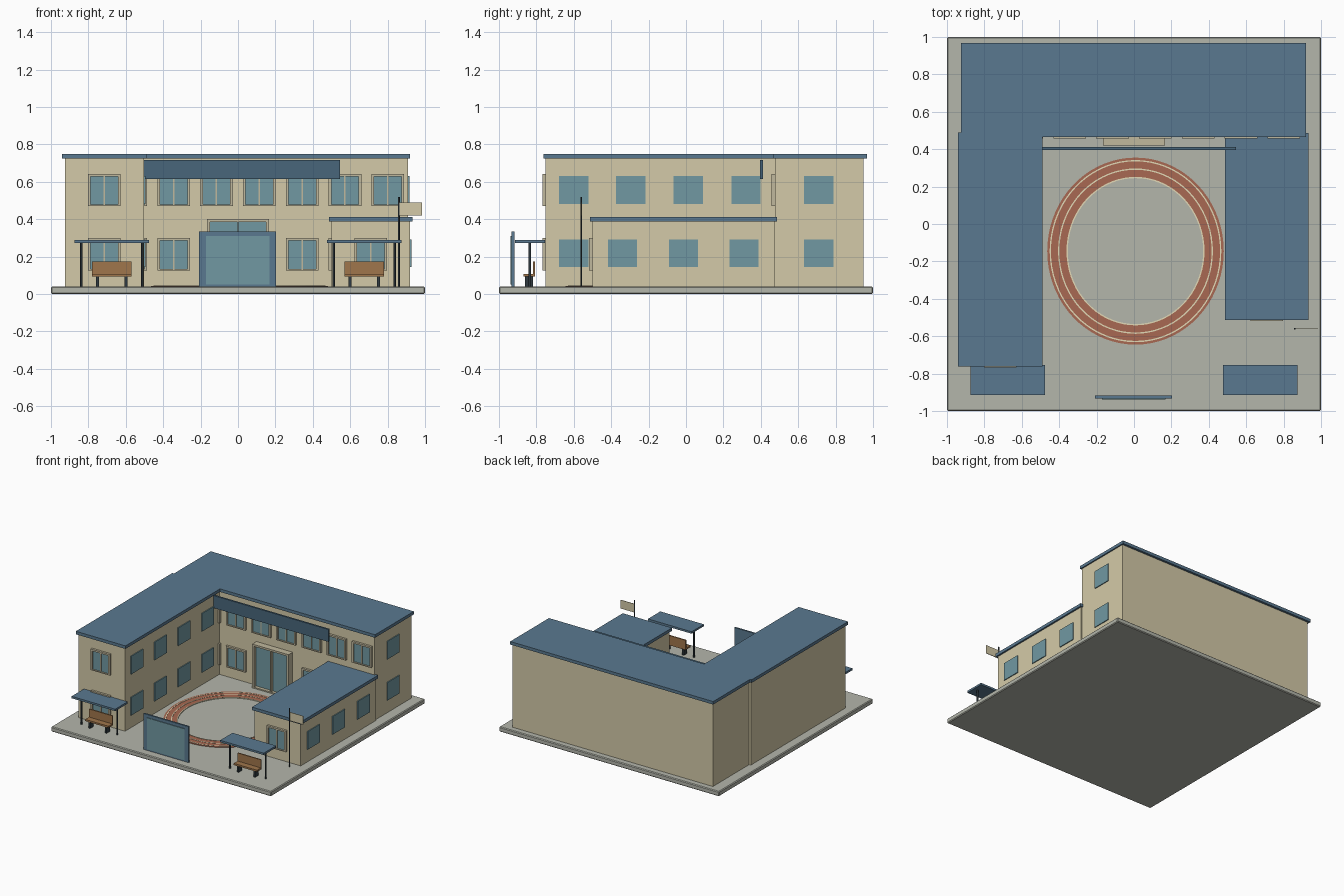
import bpy, bmesh, math

if "Cube" in bpy.data.objects:
    bpy.data.objects.remove(bpy.data.objects["Cube"])


def material(name, r, g, b):
    lin = [((c / 255 + 0.055) / 1.055) ** 2.4 for c in (r, g, b)]
    m = bpy.data.materials.new(name)
    m.diffuse_color = (*lin, 1)
    m.use_nodes = True
    m.node_tree.nodes["Principled BSDF"].inputs["Base Color"].default_value = m.diffuse_color
    return m


WALL = material("cream wall", 212, 202, 168)
FRAME = material("window frame beige", 192, 184, 157)
ROOF = material("slate blue", 90, 121, 144)
BANNER = material("dark blue", 72, 102, 123)
GLASS = material("teal glass", 113, 153, 162)
GROUND = material("grey paving", 180, 182, 171)
TRACK = material("clay red", 168, 105, 82)
LINE = material("pale line", 226, 216, 182)
METAL = material("dark metal", 48, 58, 64)
WOOD = material("brown wood", 160, 118, 76)


def finish(name, bm, mat):
    bmesh.ops.recalc_face_normals(bm, faces=bm.faces)
    me = bpy.data.meshes.new(name)
    bm.to_mesh(me)
    bm.free()
    me.materials.append(mat)
    ob = bpy.data.objects.new(name, me)
    bpy.context.collection.objects.link(ob)
    return ob


def boxes(name, mat, *spans):
    """One object made of boxes, each (x0, x1, y0, y1, z0, z1)."""
    bm = bmesh.new()
    for x0, x1, y0, y1, z0, z1 in spans:
        vs = bmesh.ops.create_cube(bm, size=1)["verts"]
        for v in vs:
            v.co.x = x1 if v.co.x > 0 else x0
            v.co.y = y1 if v.co.y > 0 else y0
            v.co.z = z1 if v.co.z > 0 else z0
    return finish(name, bm, mat)


def slab(name, mat, outline, z0, z1):
    """Vertical extrusion of a plan outline."""
    bm = bmesh.new()
    face = bm.faces.new([bm.verts.new((x, y, z0)) for x, y in outline])
    ext = bmesh.ops.extrude_face_region(bm, geom=[face])["geom"]
    for v in ext:
        if isinstance(v, bmesh.types.BMVert):
            v.co.z = z1
    return finish(name, bm, mat)


def ring(name, mat, outer, inner, z0, z1, n=72):
    """Oval band; outer and inner are offsets from the track edge."""
    bm = bmesh.new()
    loops = []
    for off, z in ((outer, z0), (outer, z1), (inner, z1), (inner, z0)):
        loops.append([bm.verts.new((0.008 + (0.472 - off) * math.cos(a),
                                    -0.145 + (0.5 - off) * math.sin(a), z))
                      for a in (2 * math.pi * i / n for i in range(n))])
    for a, b in zip(loops, loops[1:] + loops[:1]):
        for i in range(n):
            j = (i + 1) % n
            bm.faces.new((a[i], a[j], b[j], b[i]))
    return finish(name, bm, mat)


def pole(name, x, y, z0, z1, r):
    bm = bmesh.new()
    bmesh.ops.create_cone(bm, cap_ends=True, segments=12, radius1=r, radius2=r,
                          depth=z1 - z0)
    bmesh.ops.translate(bm, verts=bm.verts, vec=(x, y, (z0 + z1) / 2))
    return finish(name, bm, METAL)


def framed_window(name, x, wall, z0, z1, half=0.087, depth=0.018, t=0.014):
    """Two-pane window with a raised frame on a wall facing the front."""
    y0, y1 = wall - depth, wall + 0.005
    boxes(name + "_frame", FRAME,
          (x - half, x - half + t, y0, y1, z0, z1),
          (x + half - t, x + half, y0, y1, z0, z1),
          (x - half + t, x + half - t, y0, y1, z1 - t, z1),
          (x - half + t, x + half - t, y0, y1, z0, z0 + t * 0.6),
          (x - 0.004, x + 0.004, y0 + 0.004, y1, z0 + t * 0.6, z1 - t))
    g = wall - depth * 0.5
    boxes(name + "_glass", GLASS,
          (x - half + t, x + half - t, g, y1, z0 + t * 0.6, z1 - t))


def side_windows(name, wall, centres, rows):
    """Flat glass plates on a wall facing +x."""
    boxes(name, GLASS, *[(wall - 0.003, wall + 0.007, y - 0.078, y + 0.078, z, z + 0.148)
                         for y in centres for z in rows])


# Paved base
base = boxes("base", GROUND, (-1, 1, -1, 1, 0, 0.04))
bev = base.modifiers.new("edge", "BEVEL")
bev.width = 0.006
bev.segments = 1

# Building blocks and roofs
boxes("back_block", WALL, (-0.91, 0.91, 0.475, 0.95, 0.04, 0.725))
boxes("left_wing", WALL, (-0.925, -0.502, -0.75, 0.48, 0.04, 0.725))
boxes("right_wing", WALL, (0.5, 0.92, -0.5, 0.476, 0.04, 0.388))
slab("main_roof", ROOF, [(-0.94, -0.762), (-0.49, -0.762), (-0.49, 0.465), (0.92, 0.465),
                         (0.92, 0.968), (-0.925, 0.968), (-0.925, 0.49), (-0.94, 0.49)],
     0.724, 0.749)
boxes("right_wing_roof", ROOF, (0.486, 0.933, -0.512, 0.486, 0.387, 0.412))

# Framed windows facing the front
LOW, HIGH = (0.126, 0.3), (0.47, 0.643)
for i in range(7):
    x = -0.573 + 0.229 * i
    framed_window(f"upper_window_{i}", x, 0.475, *HIGH)
    if i in (0, 1, 4, 5):
        framed_window(f"lower_window_{i}", x, 0.475, *LOW)
framed_window("left_wing_upper_window", -0.715, -0.75, *HIGH)
framed_window("left_wing_lower_window", -0.715, -0.75, *LOW)
framed_window("right_wing_window", 0.71, -0.5, *LOW)

# Entrance doors
framed_window("entrance_door", 0, 0.475, 0.04, 0.4, half=0.165, depth=0.055, t=0.016)

# Side windows
ROWS = (0.144, 0.482)
side_windows("left_wing_side_windows", -0.502, (-0.6, -0.295, 0.012, 0.32), ROWS)
side_windows("back_block_side_windows", 0.91, (0.71,), ROWS)
side_windows("right_wing_side_windows", 0.92, (-0.34, -0.013, 0.31), ROWS[:1])

# Banner board across the courtyard front
boxes("banner_board", BANNER, (-0.545, 0.545, 0.396, 0.411, 0.616, 0.718))

# Running track with lane lines
ring("track", TRACK, 0, 0.107, 0.038, 0.044)
for i, off in enumerate((0.013, 0.058, 0.103)):
    ring(f"lane_line_{i}", LINE, off, off + 0.007, 0.038, 0.046)

# Entrance sign
boxes("sign_frame", ROOF, (-0.208, 0.204, -0.932, -0.918, 0.04, 0.335))
boxes("sign_panel", GLASS, (-0.172, 0.168, -0.937, -0.93, 0.052, 0.31))

# Shelters with benches
for side, s in (("left", -1), ("right", 1)):
    c = 0.675 * s
    boxes(side + "_shelter_roof", ROOF, (c - 0.198, c + 0.198, -0.913, -0.753, 0.274, 0.29))
    for k in (-1, 1):
        pole(f"{side}_shelter_post_{k}", c + 0.163 * k, -0.835, 0.038, 0.276, 0.006)
    boxes(side + "_bench_seat", WOOD, (c - 0.106, c + 0.106, -0.868, -0.808, 0.094, 0.108))
    boxes(side + "_bench_back", WOOD, (c - 0.106, c + 0.106, -0.818, -0.808, 0.108, 0.174))
    boxes(side + "_bench_legs", METAL, *[(c + 0.075 * k - 0.008, c + 0.075 * k + 0.008,
                                          -0.86, -0.818, 0.038, 0.095) for k in (-1, 1)])

# Flagpole and flag
pole("flagpole", 0.86, -0.56, 0.038, 0.52, 0.005)
boxes("flag", WALL, (0.862, 0.985, -0.562, -0.558, 0.42, 0.49))
